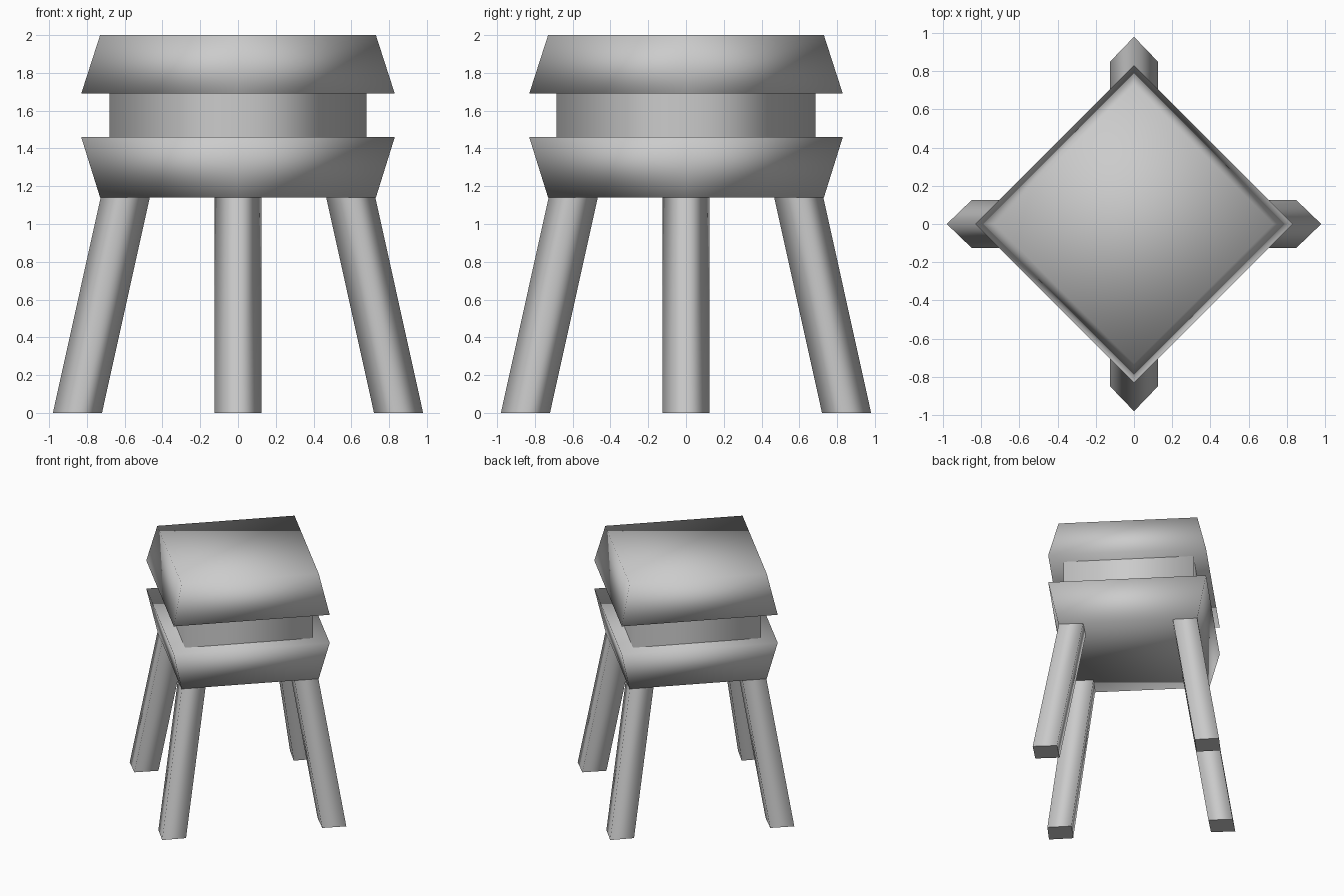
import bpy, bmesh, math

if "Cube" in bpy.data.objects:
    bpy.data.objects.remove(bpy.data.objects["Cube"])

grey = bpy.data.materials.new("light_grey")
grey.diffuse_color = (0.6, 0.6, 0.6, 1)
grey.use_nodes = True
grey.node_tree.nodes["Principled BSDF"].inputs["Base Color"].default_value = grey.diffuse_color


def prism(name, lower, upper, soft_caps=False):
    """Four-sided diamond prism; lower/upper = (x, y, z, half_width_x, half_width_y)."""
    bm = bmesh.new()
    rings = []
    for x, y, z, rx, ry in (lower, upper):
        rings.append([bm.verts.new((x + rx * math.cos(a), y + ry * math.sin(a), z))
                      for a in (math.pi / 2 * i for i in range(4))])
    low, up = rings
    for i in range(4):
        j = (i + 1) % 4
        bm.faces.new((low[i], low[j], up[j], up[i]))
    caps = [bm.faces.new(low[::-1]), bm.faces.new(up)]
    for f in bm.faces:
        f.smooth = True
    # keep the cap rims crisp unless the block is shaded like a cushion
    if not soft_caps:
        for cap in caps:
            for e in cap.edges:
                e.smooth = False
    mesh = bpy.data.meshes.new(name)
    bm.to_mesh(mesh)
    bm.free()
    mesh.materials.append(grey)
    obj = bpy.data.objects.new(name, mesh)
    bpy.context.collection.objects.link(obj)
    return obj


# Stacked diamond blocks: flared base, straight neck, tapered top
prism("lower_body", (0, 0, 1.14, 0.73, 0.73), (0, 0, 1.46, 0.83, 0.83), True)
prism("neck", (0, 0, 1.44, 0.68, 0.685), (0, 0, 1.71, 0.68, 0.685))
prism("upper_body", (0, 0, 1.69, 0.83, 0.83), (0, 0, 2.0, 0.73, 0.73), True)

# Four splayed legs, one under each corner
for name, dx, dy in (("right_leg", 1, 0), ("back_leg", 0, 1),
                     ("left_leg", -1, 0), ("front_leg", 0, -1)):
    rx, ry = (0.13, 0.125) if dx else (0.125, 0.13)
    prism(name, (0.85 * dx, 0.85 * dy, 0, rx, ry),
          (0.595 * dx, 0.595 * dy, 1.15, rx, ry))
